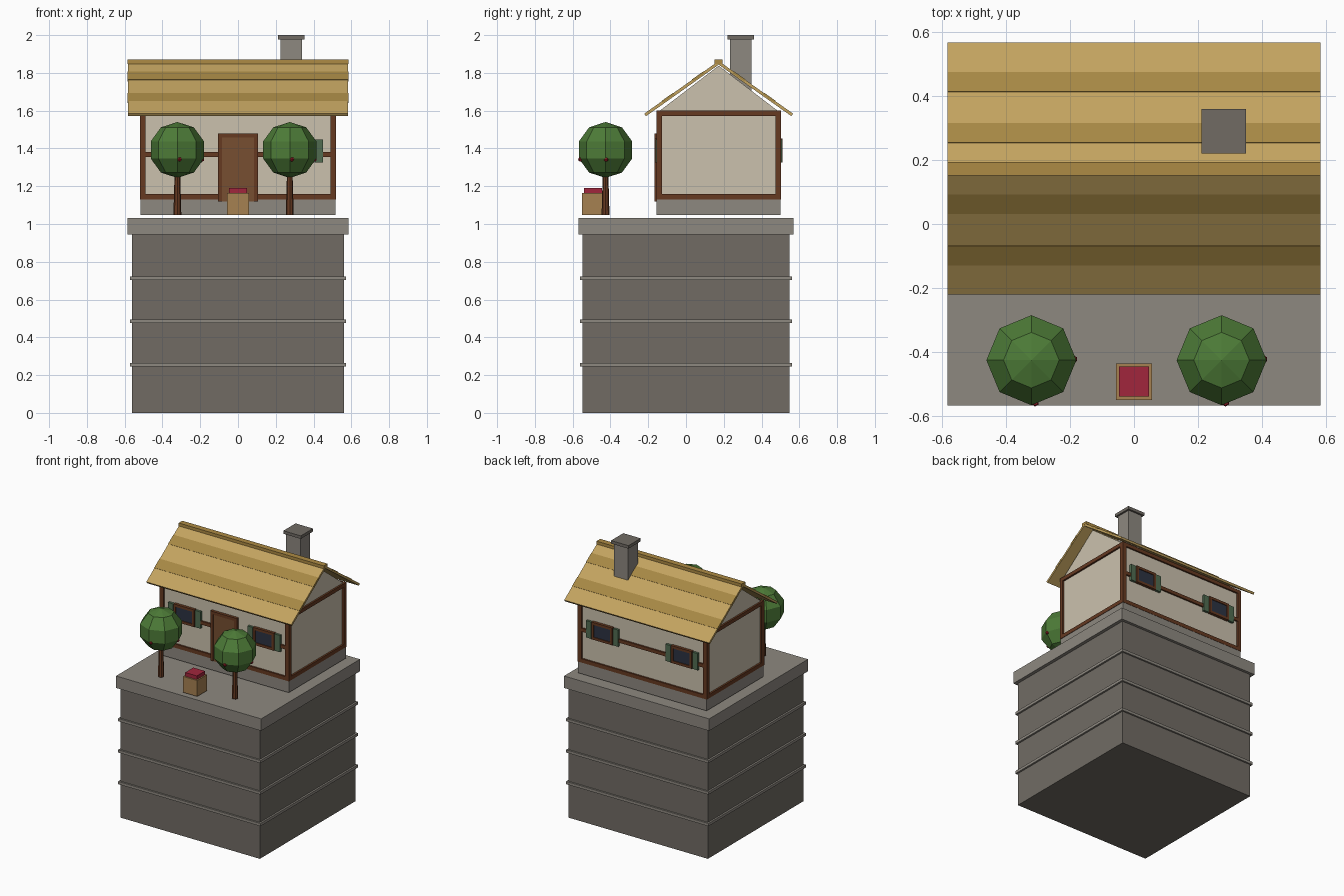
import bpy, bmesh, math
from mathutils import Vector, Matrix

if "Cube" in bpy.data.objects:
    bpy.data.objects.remove(bpy.data.objects["Cube"])


def mat(name, r, g, b):
    m = bpy.data.materials.new(name)
    m.diffuse_color = [(c / 255) ** 2.2 for c in (r, g, b)] + [1]
    m.use_nodes = True
    m.node_tree.nodes["Principled BSDF"].inputs["Base Color"].default_value = m.diffuse_color
    return m


STONE = mat("dark_stone", 112, 107, 100)
TRIM = mat("light_stone", 140, 135, 127)
PLASTER = mat("plaster", 202, 192, 172)
TIMBER = mat("timber", 102, 60, 38)
DOOR = mat("door_wood", 118, 80, 52)
THATCH = mat("thatch", 194, 162, 96)
THATCH_DARK = mat("thatch_dark", 165, 135, 70)
RIDGE = mat("ridge_thatch", 172, 138, 70)
GLASS = mat("glass", 48, 54, 68)
SHUTTER = mat("shutter_green", 82, 108, 82)
LEAF = mat("leaf", 78, 122, 58)
FRUIT = mat("fruit_red", 155, 35, 45)
CRATE = mat("crate_wood", 165, 128, 82)
CLOTH = mat("red_cloth", 160, 42, 62)


def finish(name, bm, m):
    bmesh.ops.recalc_face_normals(bm, faces=bm.faces)
    me = bpy.data.meshes.new(name)
    bm.to_mesh(me)
    bm.free()
    me.materials.append(m)
    ob = bpy.data.objects.new(name, me)
    bpy.context.collection.objects.link(ob)
    return ob


def box(name, x, y, z, m):
    """Box from (min, max) ranges."""
    bm = bmesh.new()
    size = Vector((x[1] - x[0], y[1] - y[0], z[1] - z[0]))
    mid = Vector((sum(x), sum(y), sum(z))) / 2
    bmesh.ops.create_cube(bm, size=1, matrix=Matrix.Translation(mid) @ Matrix.Diagonal(size).to_4x4())
    return finish(name, bm, m)


def prism(name, profile, half, m):
    """Profile of (y, z) points extruded along x."""
    bm = bmesh.new()
    face = bm.faces.new([bm.verts.new((-half, y, z)) for y, z in profile])
    new = bmesh.ops.extrude_face_region(bm, geom=[face])["geom"]
    bmesh.ops.translate(bm, vec=(2 * half, 0, 0), verts=[v for v in new if isinstance(v, bmesh.types.BMVert)])
    return finish(name, bm, m)


def around(h):
    return (-h, h)


# Stone pedestal with bands and cap
box("pedestal", around(.56), around(.548), (0, .945), STONE)
for z in (.255, .485, .713):
    box("pedestal_band", around(.573), around(.56), (z - .01, z + .01), TRIM)
box("pedestal_cap", around(.584), around(.568), (.945, 1.032), TRIM)

# House body
YC = .173
FRONT, BACK = YC - .33, YC + .33
G = 1.047
box("foundation", around(.517), (FRONT + .002, BACK - .002), (G, 1.135), TRIM)
box("walls", around(.507), (FRONT + .012, BACK - .012), (1.13, 1.595), PLASTER)
prism("gable", [(YC - .318, 1.595), (YC + .318, 1.595), (YC, 1.838)], .507, PLASTER)

# Timber frame
for sx in (-1, 1):
    for y in ((FRONT, FRONT + .03), (BACK - .03, BACK)):
        box("corner_post", sorted((sx * .49, sx * .52)), y, (1.13, 1.6), TIMBER)
    for z in ((1.13, 1.158), (1.573, 1.6)):
        box("side_beam", sorted((sx * .495, sx * .52)), (FRONT + .03, BACK - .03), z, TIMBER)
for y in ((FRONT, FRONT + .025), (BACK - .025, BACK)):
    for z in ((1.13, 1.158), (1.355, 1.38), (1.573, 1.6)):
        box("long_beam", around(.49), y, z, TIMBER)


# Windows with frame and shutters, front and back
def window(cx, wall, out):
    def part(name, x, z, d, m):
        y = sorted((wall + out * d, wall - out * .02))
        box(name, (cx + x[0], cx + x[1]), y, z, m)
    part("window_pane", around(.07), (1.34, 1.44), .003, GLASS)
    for s in (-1, 1):
        part("window_jamb", sorted((s * .066, s * .084)), (1.326, 1.452), .009, TIMBER)
        part("shutter", sorted((s * .088, s * .13)), (1.326, 1.448), .005, SHUTTER)
    for z in (1.326, 1.434):
        part("window_rail", around(.066), (z, z + .018), .009, TIMBER)


for cx in (-.32, .32):
    window(cx, FRONT, -1)
    window(cx, BACK, 1)

# Door
box("door", around(.088), (FRONT - .004, FRONT + .02), (1.118, 1.462), DOOR)
for s in (-1, 1):
    box("door_jamb", sorted((s * .086, s * .107)), (FRONT - .009, FRONT + .02), (1.118, 1.48), TIMBER)
box("door_lintel", around(.086), (FRONT - .009, FRONT + .02), (1.458, 1.48), TIMBER)

# Thatched roof: two slopes, darker courses and a ridge
SLOPE = math.radians(35.3)
APEX = 1.863


def slab(name, s, d0, d1, top, bottom, half, m):
    """Slab on one slope between horizontal distances d0 and d1 from the ridge."""
    along = Vector((s, -math.tan(SLOPE)))
    normal = Vector((s * math.sin(SLOPE), math.cos(SLOPE)))
    ridge = Vector((YC, APEX))
    pts = [ridge + along * d + normal * h for d, h in ((d0, top), (d1, top), (d1, bottom), (d0, bottom))]
    prism(name, pts, half, m)


for s in (-1, 1):
    slab("roof_slope", s, 0, .394, 0, -.016, .583, THATCH)
    for d in (.08, .24):
        slab("thatch_course", s, d, d + .061, .002, -.01, .584, THATCH_DARK)
box("roof_ridge", around(.584), (YC - .021, YC + .021), (1.848, 1.87), RIDGE)

# Chimney
box("chimney", (.224, .338), (.233, .347), (1.66, 1.982), TRIM)
box("chimney_cap", (.211, .351), (.22, .36), (1.978, 2.0), STONE)

# Trees with faceted crowns and fruit
for tx in (-.321, .274):
    base = Vector((tx, -.426, 0))
    bm = bmesh.new()
    bmesh.ops.create_cone(bm, cap_ends=True, segments=8, radius1=.021, radius2=.014, depth=.25,
                          matrix=Matrix.Translation(base + Vector((0, 0, G + .125))))
    finish("tree_trunk", bm, TIMBER)
    bm = bmesh.new()
    bmesh.ops.create_uvsphere(bm, u_segments=8, v_segments=5, radius=.148,
                              matrix=Matrix.Translation(base + Vector((0, 0, 1.392))))
    finish("tree_crown", bm, LEAF)
    for off in ((.012, -.133, -.05), (.132, .003, -.05)):
        bm = bmesh.new()
        bmesh.ops.create_uvsphere(bm, u_segments=6, v_segments=4, radius=.012,
                                  matrix=Matrix.Translation(base + Vector(off) + Vector((0, 0, 1.392))))
        finish("fruit", bm, FRUIT)

# Crate with red cover
box("crate", around(.057), (-.55, -.436), (G, 1.163), CRATE)
box("crate_cover", around(.047), (-.54, -.446), (1.16, 1.19), CLOTH)
